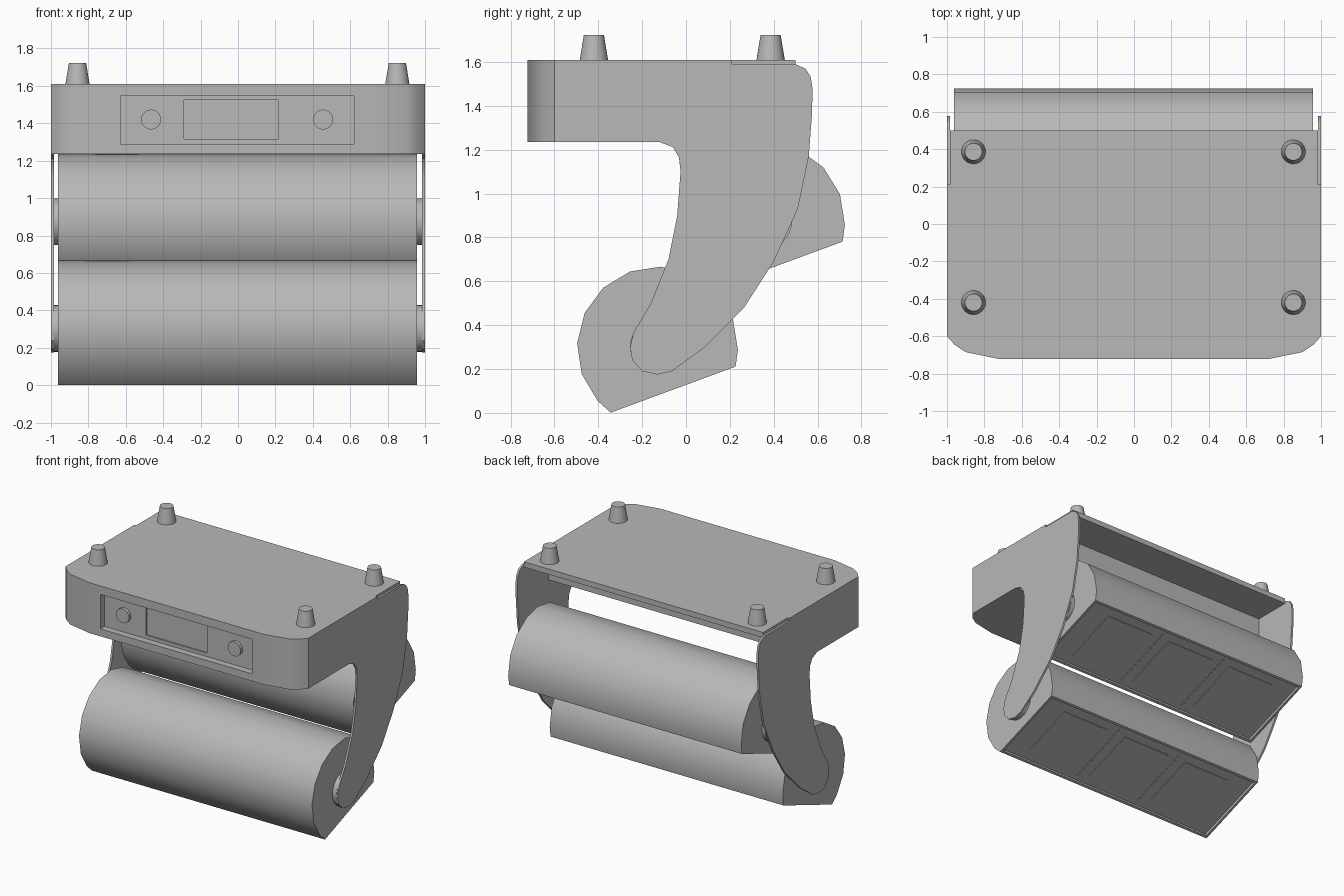
import bpy, bmesh, math
from mathutils import Vector, Matrix

cube = bpy.data.objects.get("Cube")
if cube:
    bpy.data.objects.remove(cube)

grey = bpy.data.materials.new("plain_grey")
grey.use_nodes = True
COLOR = (0.48, 0.48, 0.48, 1)
grey.diffuse_color = COLOR
grey.node_tree.nodes["Principled BSDF"].inputs["Base Color"].default_value = COLOR


def finish(name, bm):
    bmesh.ops.recalc_face_normals(bm, faces=bm.faces)
    mesh = bpy.data.meshes.new(name)
    bm.to_mesh(mesh)
    bm.free()
    mesh.materials.append(grey)
    ob = bpy.data.objects.new(name, mesh)
    bpy.context.collection.objects.link(ob)
    return ob


def smooth(ob):
    bpy.ops.object.select_all(action="DESELECT")
    ob.select_set(True)
    bpy.context.view_layer.objects.active = ob
    bpy.ops.object.shade_smooth_by_angle(angle=math.radians(30))


def prism_bm(points, axis, a, b):
    """Extrude a yz profile along x, or an xy profile along z."""
    bm = bmesh.new()
    if axis == "x":
        verts = [bm.verts.new((a, p, q)) for p, q in points]
        move = Vector((b - a, 0, 0))
    else:
        verts = [bm.verts.new((p, q, a)) for p, q in points]
        move = Vector((0, 0, b - a))
    face = bm.faces.new(verts)
    out = bmesh.ops.extrude_face_region(bm, geom=[face])
    bmesh.ops.translate(bm, vec=move,
                        verts=[v for v in out["geom"] if isinstance(v, bmesh.types.BMVert)])
    bmesh.ops.recalc_face_normals(bm, faces=bm.faces)
    return bm


def box(name, lo, hi):
    return finish(name, prism_bm([(lo[0], lo[1]), (hi[0], lo[1]), (hi[0], hi[1]), (lo[0], hi[1])],
                                 "z", lo[2], hi[2]))


def cone(name, center, direction, r1, r2, depth):
    bm = bmesh.new()
    bmesh.ops.create_cone(bm, cap_ends=True, segments=32, radius1=r1, radius2=r2, depth=depth)
    turn = Vector((0, 0, 1)).rotation_difference(Vector(direction)).to_matrix().to_4x4()
    bm.transform(Matrix.Translation(center) @ turn)
    smooth(finish(name, bm))


# Head housing: rounded front corners, stepped underside, thin back plate,
# recessed control panel with a sunken display
corner = [(1, -0.6), (0.96, -0.645), (0.9, -0.685), (0.72, -0.722)]
plan = [(1, 0.5)] + corner + [(-x, y) for x, y in reversed(corner)] + [(-1, 0.5)]
head = finish("head_housing", prism_bm(plan, "z", 1.235, 1.61))
cutters = [
    box("cut_underside", (-1.2, -0.12, 1), (1.2, 0.7, 1.365)),
    box("cut_back", (-1.2, 0.21, 0.9), (1.2, 0.8, 1.57)),
    box("cut_side_left", (0.985, 0.21, 1.1), (1.3, 0.9, 1.8)),
    box("cut_side_right", (-1.3, 0.21, 1.1), (-0.985, 0.9, 1.8)),
    box("cut_panel", (-0.628, -0.9, 1.29), (0.62, -0.672, 1.547)),
    box("cut_display", (-0.288, -0.8, 1.315), (0.217, -0.66, 1.525)),
]
for c in cutters:
    c.hide_render = True
    mod = head.modifiers.new(c.name, "BOOLEAN")
    mod.operation = "DIFFERENCE"
    mod.solver = "EXACT"
    mod.object = c
evaluated = head.evaluated_get(bpy.context.evaluated_depsgraph_get())
head_mesh = bpy.data.meshes.new_from_object(evaluated)
head.modifiers.clear()
head.data = head_mesh
for c in cutters:
    bpy.data.objects.remove(c)
smooth(head)
head.modifiers.new("flat_fronts", "WEIGHTED_NORMAL").keep_sharp = True

# Two control knobs
for side, x in (("right", -0.465), ("left", 0.455)):
    cone(side + "_knob", (x, -0.68, 1.42), (0, -1, 0), 0.053, 0.053, 0.03)

# Four tapered pegs on top
for side, x in (("right", -0.858), ("left", 0.852)):
    for end, y in (("front", -0.42), ("back", 0.386)):
        cone(f"{end}_{side}_peg", (x, y, 1.665), (0, 0, 1), 0.065, 0.046, 0.116)

# Curved side arms
arm = [(-0.12, 1.235), (-0.12, 1.365), (0.21, 1.365), (0.21, 1.59), (0.5, 1.59), (0.545, 1.57),
       (0.568, 1.535), (0.577, 1.48), (0.575, 1.37), (0.56, 1.17), (0.51, 0.93), (0.4, 0.69),
       (0.265, 0.48), (0.08, 0.295), (-0.065, 0.19), (-0.13, 0.175), (-0.2, 0.19),
       (-0.245, 0.24), (-0.255, 0.3), (-0.24, 0.365), (-0.16, 0.5), (-0.08, 0.7),
       (-0.04, 0.9), (-0.025, 1.1), (-0.032, 1.165), (-0.06, 1.212)]
for side, s in (("right", -1), ("left", 1)):
    smooth(finish(side + "_arm", prism_bm(arm, "x", s * 0.985, s)))

# Two drums, each with a slanted flat face that is recessed and carries plates
R = 0.367
angles = [-14] + [-2 + 22.4 * k for k in range(11)] + [234.5]
for label, cy, cz in (("lower", -0.13, 0.3), ("upper", 0.358, 0.87)):
    ring = [(cy + R * math.cos(math.radians(a)), cz + R * math.sin(math.radians(a)))
            for a in angles]
    bm = prism_bm(ring, "x", -0.962, 0.957)
    flat = max(bm.faces, key=lambda f: f.calc_area())
    normal = flat.normal.copy()
    mid = flat.calc_center_median()
    bmesh.ops.inset_region(bm, faces=[flat], thickness=0.025)
    bmesh.ops.inset_region(bm, faces=[flat], thickness=0.0005, depth=-0.02)
    smooth(finish(label + "_drum", bm))

    # Plates and dashed dividers lying on the recessed floor
    across = normal.cross(Vector((1, 0, 0))).normalized()
    frame = Matrix((Vector((1, 0, 0)), across, normal)).transposed().to_4x4()
    frame.translation = mid - normal * 0.02
    plates = [(x, 0, 0.4, 0.42) for x in (-0.56, 0, 0.56)]
    dashes = [(x, -0.23 + 0.046 * k, 0.012, 0.026) for x in (-0.28, 0.28) for k in range(11)]
    for kind, pieces in (("plates", plates), ("dashes", dashes)):
        bm = bmesh.new()
        for x, v, w, h in pieces:
            place = Matrix.Translation((x, v, 0.002)) @ Matrix.Diagonal((w, h, 0.008, 1))
            bmesh.ops.create_cube(bm, size=1, matrix=frame @ place)
        finish(f"{label}_drum_{kind}", bm)

    # Pivot bosses between drum and arms
    for side, s in (("right", -1), ("left", 1)):
        cone(f"{label}_{side}_pivot", (s * 0.97, cy, cz + 0.003), (s, 0, 0), 0.125, 0.125, 0.04)
